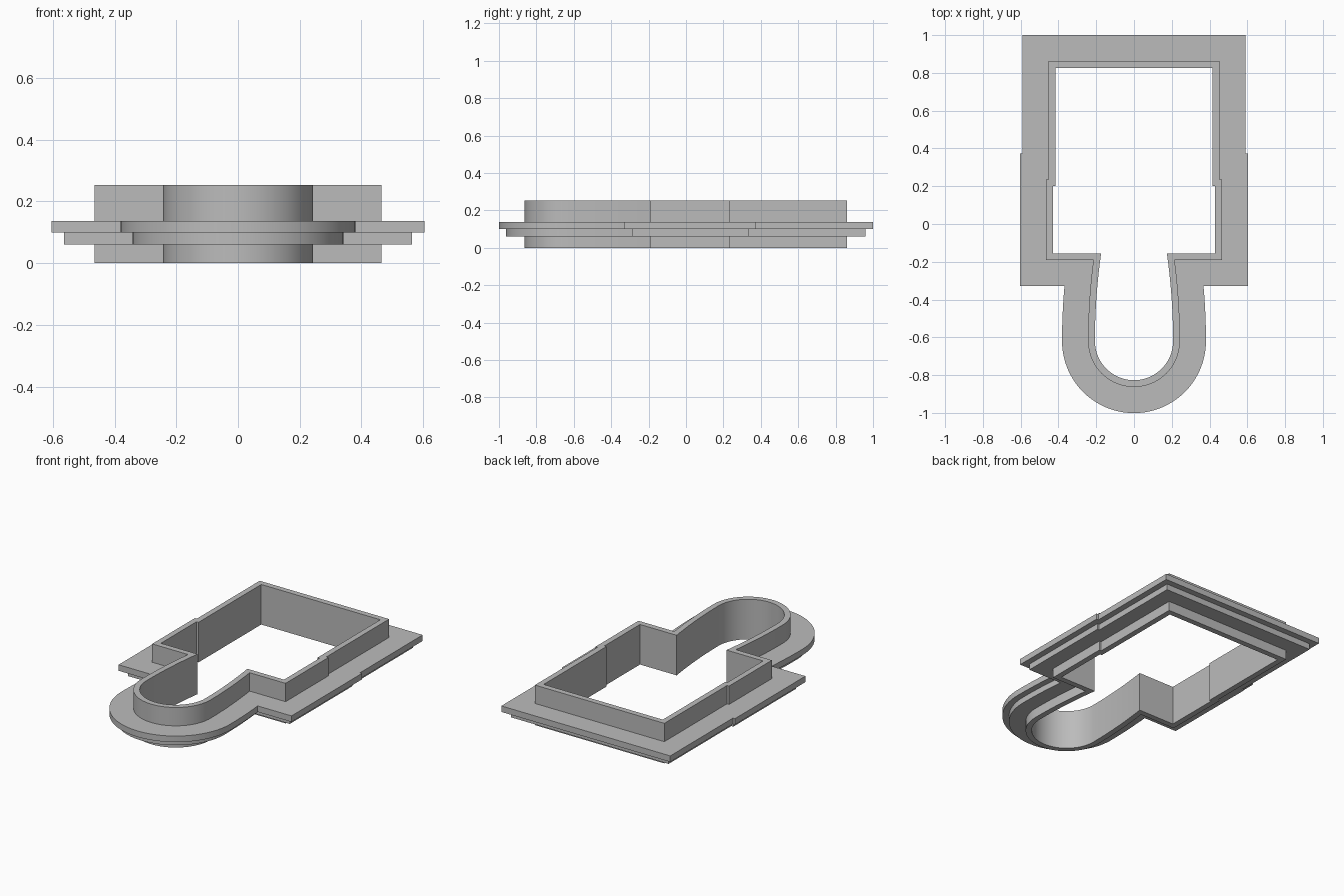
import bpy
import bmesh
import math

cube = bpy.data.objects.get("Cube")
if cube:
    bpy.data.objects.remove(cube, do_unlink=True)

grey = bpy.data.materials.new("plain grey")
grey.use_nodes = True
colour = (0.5, 0.5, 0.5, 1)
grey.diffuse_color = colour
grey.node_tree.nodes["Principled BSDF"].inputs["Base Color"].default_value = colour

# Dimensions of the opening
BACK, STEP, FRONT = 0.826, 0.2, -0.155
BACK_HALF, FRONT_HALF = 0.416, 0.43
BOWL_Y, BOWL_R, NECK_R = -0.62, 0.207, 0.174
WALL = 0.036


def outline(d):
    """Keyhole-shaped outline, moved outward from the opening by d."""
    half = [(BACK_HALF + d, BACK + d), (BACK_HALF + d, STEP + d),
            (FRONT_HALF + d, STEP + d), (FRONT_HALF + d, FRONT - d)]
    # Neck that widens gently towards the bowl
    top, steps = FRONT - d, 10
    for i in range(steps):
        y = top + (BOWL_Y - top) * i / steps
        t = (y - BOWL_Y) / (FRONT - BOWL_Y)
        half.append((BOWL_R - (BOWL_R - NECK_R) * t * t + d, y))
    # Round bowl, down to the centre line
    arc = 20
    for i in range(arc):
        a = math.pi / 2 * i / arc
        half.append(((BOWL_R + d) * math.cos(a), BOWL_Y - (BOWL_R + d) * math.sin(a)))
    mirrored = [(-x, y) for x, y in reversed(half)]
    return half + [(0, BOWL_Y - BOWL_R - d)] + mirrored


def ring(name, inner, outer, bottom, top):
    """Closed ring with a rectangular section that follows the outline."""
    bm = bmesh.new()
    section = [(inner, bottom), (outer, bottom), (outer, top), (inner, top)]
    loops = [[bm.verts.new((x, y, z)) for x, y in outline(d)] for d, z in section]
    n = len(loops[0])
    for k, a in enumerate(loops):
        b = loops[(k + 1) % len(loops)]
        for i in range(n):
            j = (i + 1) % n
            bm.faces.new((a[i], a[j], b[j], b[i]))
    bmesh.ops.recalc_face_normals(bm, faces=bm.faces)
    mesh = bpy.data.meshes.new(name)
    bm.to_mesh(mesh)
    bm.free()
    mesh.materials.append(grey)
    obj = bpy.data.objects.new(name, mesh)
    bpy.context.collection.objects.link(obj)
    bpy.ops.object.select_all(action='DESELECT')
    obj.select_set(True)
    bpy.context.view_layer.objects.active = obj
    bpy.ops.object.shade_smooth_by_angle(angle=math.radians(20))
    return obj


# Upright wall and the two stepped flanges around it
ring("wall", 0, WALL, 0, 0.253)
ring("lower_flange", WALL, 0.135, 0.061, 0.099)
ring("upper_flange", WALL, 0.174, 0.099, 0.137)
